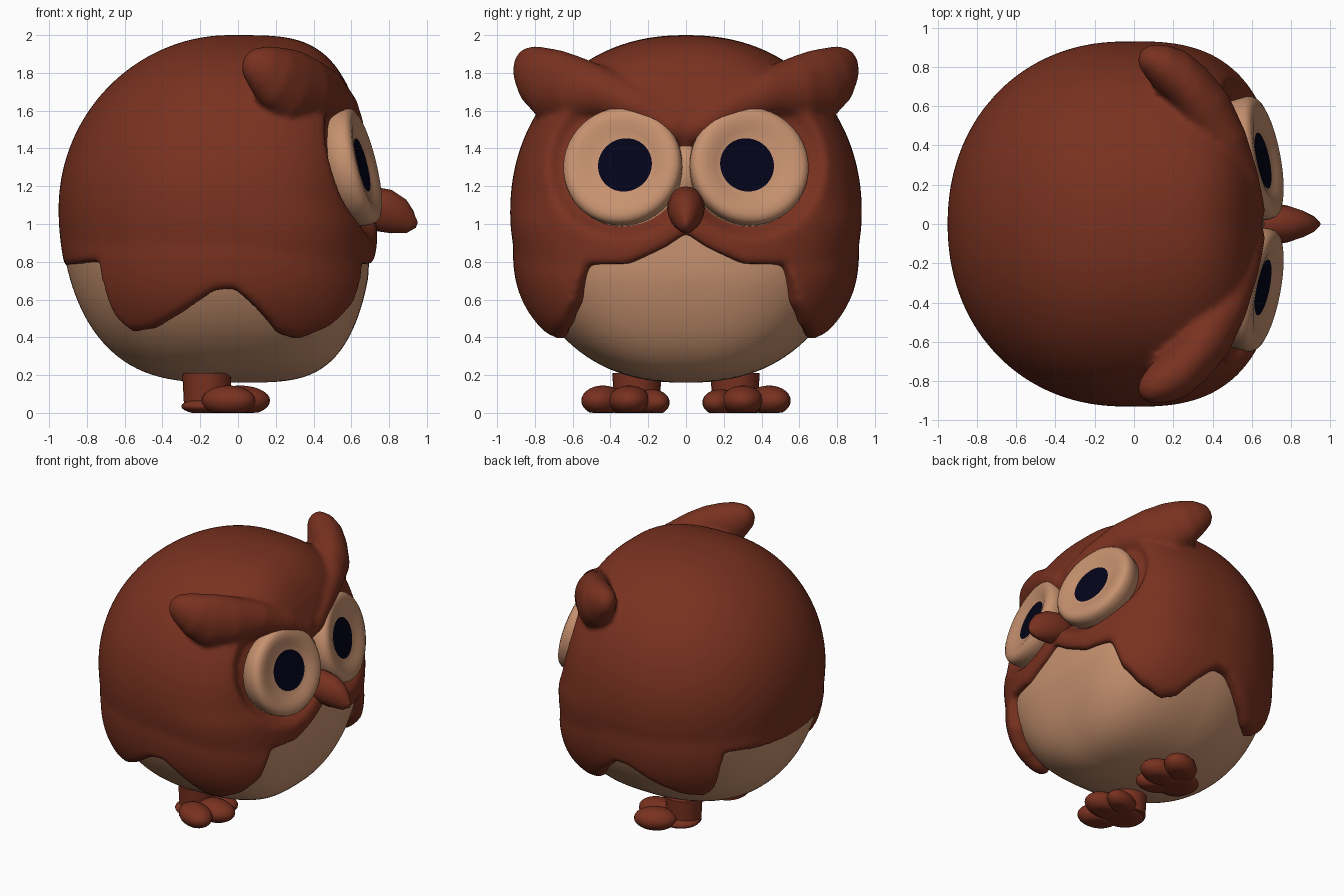
import bpy, bmesh, math
from mathutils import Vector, Matrix

cube = bpy.data.objects.get("Cube")
if cube:
    bpy.data.objects.remove(cube)


def material(name, rgb):
    m = bpy.data.materials.new(name)
    m.use_nodes = True
    m.diffuse_color = (*rgb, 1)
    m.node_tree.nodes["Principled BSDF"].inputs["Base Color"].default_value = (*rgb, 1)
    return m


BROWN = material("feather brown", (0.19, 0.031, 0.014))
TAN = material("belly tan", (0.57, 0.285, 0.16))
NAVY = material("pupil navy", (0.001, 0.001, 0.01))

EYE_Y, EYE_Z = 0.345, 1.318
CENTER_X, MID_Z, HALF_H = -0.05, 1.08, 0.92


def make_object(name, bm, *mats):
    bmesh.ops.recalc_face_normals(bm, faces=bm.faces)
    mesh = bpy.data.meshes.new(name)
    bm.to_mesh(mesh)
    bm.free()
    for m in mats:
        mesh.materials.append(m)
    ob = bpy.data.objects.new(name, mesh)
    bpy.context.collection.objects.link(ob)
    mesh.shade_smooth()
    return ob


def skin(bm, rings):
    """Join closed rings of points into a capped surface; returns the face rows."""
    vr = [[bm.verts.new(p) for p in ring] for ring in rings]
    n = len(vr[0])
    rows = []
    for a, b in zip(vr, vr[1:]):
        rows.append([bm.faces.new((a[i], a[(i + 1) % n], b[(i + 1) % n], b[i])) for i in range(n)])
    for ring in (vr[0], vr[-1]):
        hub = bm.verts.new(sum((v.co for v in ring), Vector()) / n)
        rows.append([bm.faces.new((ring[i], ring[(i + 1) % n], hub)) for i in range(n)])
    return rows


def ellipsoid(bm, loc, size, yaw=0):
    mat = Matrix.Translation(loc) @ Matrix.Rotation(yaw, 4, 'Z') @ Matrix.Diagonal((*size, 1))
    bmesh.ops.create_uvsphere(bm, u_segments=24, v_segments=14, radius=1, matrix=mat)


def tube(bm, stations, sides=20):
    """Loft ellipses along a path; a station is x, y, z, half width, half height."""
    pts = [Vector(s[:3]) for s in stations]
    rings = []
    for i, s in enumerate(stations):
        along = (pts[min(i + 1, len(pts) - 1)] - pts[max(i - 1, 0)]).normalized()
        side = Vector((0, 0, 1)).cross(along).normalized()
        up = along.cross(side)
        angles = [math.tau * k / sides for k in range(sides)]
        rings.append([pts[i] + side * math.cos(a) * s[3] + up * math.sin(a) * s[4] for a in angles])
    skin(bm, rings)


def body_point(theta, phi, scale):
    """Egg with a flattened front, a full underside and hollows behind the eyes."""
    c, s, h = math.cos(theta), math.sin(theta), max(math.cos(phi), 1e-4)
    low = phi < 0
    if c > 0:
        fullness = 0.04 * min(1, max(0, -2.5 * math.sin(phi)))
        a, n = (0.75 + fullness) * h ** (0.48 if low else 0.5), 2.8
    else:
        a, n = 0.9 * h ** (0.65 if low else 1.02), 2.1
    b = 0.93 * h ** (0.85 if low else 0.9)
    r = scale * (abs(c / a) ** n + abs(s / b) ** n) ** (-1 / n)
    x, y, z = CENTER_X + r * c, r * s, MID_Z + HALF_H * math.sin(phi)
    if x > 0:
        d = math.hypot(abs(y) - EYE_Y, z - EYE_Z)
        t = min(max((0.41 - d) / 0.11, 0), 1)
        x -= 0.1 * t * t * (3 - 2 * t)
    return Vector((x, y, z))


# Feather hem: angle from the front in degrees, height
HEM = [(0, .95), (8, .88), (22, .79), (37, .785), (42, .58), (50, .46), (61, .39), (70, .42),
       (80, .56), (88, .66), (95, .65), (108, .53), (120, .45), (131, .43), (136, .5), (139, .8), (180, .77)]


def hem(theta):
    d = math.degrees(theta) % 360
    d = min(d, 360 - d)
    for (a, za), (b, zb) in zip(HEM, HEM[1:]):
        if d <= b:
            return za + (zb - za) * (d - a) / (b - a)
    return HEM[-1][1]


def flare(theta, z):
    cheek = 0.035 * max(math.cos(theta), 0) * min(max((1.15 - z) / 0.15, 0), 1)
    wing = 0.25 * max(0.9 - z, 0) * min(1, 1.6 * abs(math.sin(theta)))
    return 1 + max(cheek, wing)


def phi_at(z):
    return math.asin(max(-1, min(1, (z - MID_Z) / HALF_H)))


# Belly, nearly flush with the coat at the back
COLS = [math.tau * i / 240 for i in range(240)]
bm = bmesh.new()
skin(bm, [[body_point(t, -1.565 + 2.5 * k / 50, 0.975 + 0.013 * max(0, -math.cos(t))) for t in COLS]
          for k in range(51)])
make_object("belly", bm, TAN)

# Feather coat with hanging wings, rounded along its hem
bm = bmesh.new()
rings = []
for lift, shrink in ((0.04, 0.86), (0.0, 0.91), (0.0, 0.98)):
    rings.append([body_point(t, phi_at(hem(t) + lift), shrink * flare(t, hem(t))) for t in COLS])
for k in range(51):
    ring = []
    for t in COLS:
        low = phi_at(hem(t) + 0.025)
        phi = low + (1.565 - low) * k / 50
        ring.append(body_point(t, phi, flare(t, MID_Z + HALF_H * math.sin(phi))))
    rings.append(ring)
skin(bm, rings)

# Brow ridges sweeping out into broad ear tufts
for s in (1, -1):
    tube(bm, [(.57, -.04 * s, 1.47, .07, .07), (.58, .06 * s, 1.51, .09, .09),
              (.54, .22 * s, 1.61, .1, .1), (.46, .42 * s, 1.69, .12, .13),
              (.36, .59 * s, 1.71, .14, .18), (.27, .71 * s, 1.735, .13, .195),
              (.19, .78 * s, 1.785, .125, .165), (.12, .825 * s, 1.83, .1, .125),
              (.06, .855 * s, 1.855, .065, .08), (.035, .87 * s, 1.865, .025, .03)])
coat = make_object("feather_coat", bm, BROWN)
remesh = coat.modifiers.new("blend", 'REMESH')
remesh.mode = 'VOXEL'
remesh.voxel_size = 0.018
remesh.use_smooth_shade = True
soften = coat.modifiers.new("soften", 'SMOOTH')
soften.factor = 0.5
soften.iterations = 6

# Tan bridge between the eyes
bm = bmesh.new()
ellipsoid(bm, (.58, 0, 1.27), (.085, .08, .16))
make_object("eye_bridge", bm, TAN)

# Beak
bm = bmesh.new()
tube(bm, [(.6, 0, 1.09, .09, .1), (.7, 0, 1.085, .1, .115), (.78, 0, 1.07, .095, .115),
          (.85, 0, 1.04, .07, .098), (.91, 0, 1.01, .042, .062), (.94, 0, 1.01, .018, .03),
          (.95, 0, 1.012, .004, .006)])
make_object("beak", bm, BROWN)

# Eyes: turned discs with a padded rim, radius and depth along the axis
EYE_PROFILE = [(.31, -.16), (.319, -.05), (.314, -.022), (.3, -.004), (.275, .006), (.235, .003),
               (.19, -.01), (.145, -.022), (.1, -.02), (.05, -.018)]
for s, side in ((1, "left"), (-1, "right")):
    bm = bmesh.new()
    rows = skin(bm, [[(d, r * math.cos(math.tau * k / 48) - (0.018 * s if r < 0.15 else 0),
                       r * math.sin(math.tau * k / 48))
                      for k in range(48)] for r, d in EYE_PROFILE])
    for f in rows[-3] + rows[-4] + rows[-1]:
        f.material_index = 1
    turn = Matrix.Rotation(s * math.radians(11), 4, 'Z') @ Matrix.Rotation(math.radians(-13.5), 4, 'Y')
    bm.transform(Matrix.Translation((.675, s * EYE_Y, EYE_Z)) @ turn)
    make_object(side + "_eye", bm, TAN, NAVY)

    # Leg and three-toed foot with a flat sole
    bm = bmesh.new()
    bmesh.ops.create_cone(bm, cap_ends=True, segments=24, radius1=.12, radius2=.13, depth=.19,
                          matrix=Matrix.Translation((-.165, s * .26, .115)))
    ellipsoid(bm, (.01, s * .3, .065), (.16, .11, .08))
    ellipsoid(bm, (-.05, s * .44, .065), (.15, .105, .08), s * .45)
    ellipsoid(bm, (-.04, s * .18, .055), (.14, .085, .07), s * -.35)
    ellipsoid(bm, (-.15, s * .29, .035), (.15, .14, .045))
    for v in bm.verts:
        v.co.z = max(v.co.z, 0)
    make_object(side + "_foot", bm, BROWN)

# Smooth shading with crisp corners
bpy.ops.object.select_all(action='DESELECT')
for ob in bpy.context.scene.objects:
    if ob.type == 'MESH' and ob.name.endswith("_foot"):
        ob.select_set(True)
        bpy.context.view_layer.objects.active = ob
bpy.ops.object.shade_smooth_by_angle(angle=math.radians(50))
